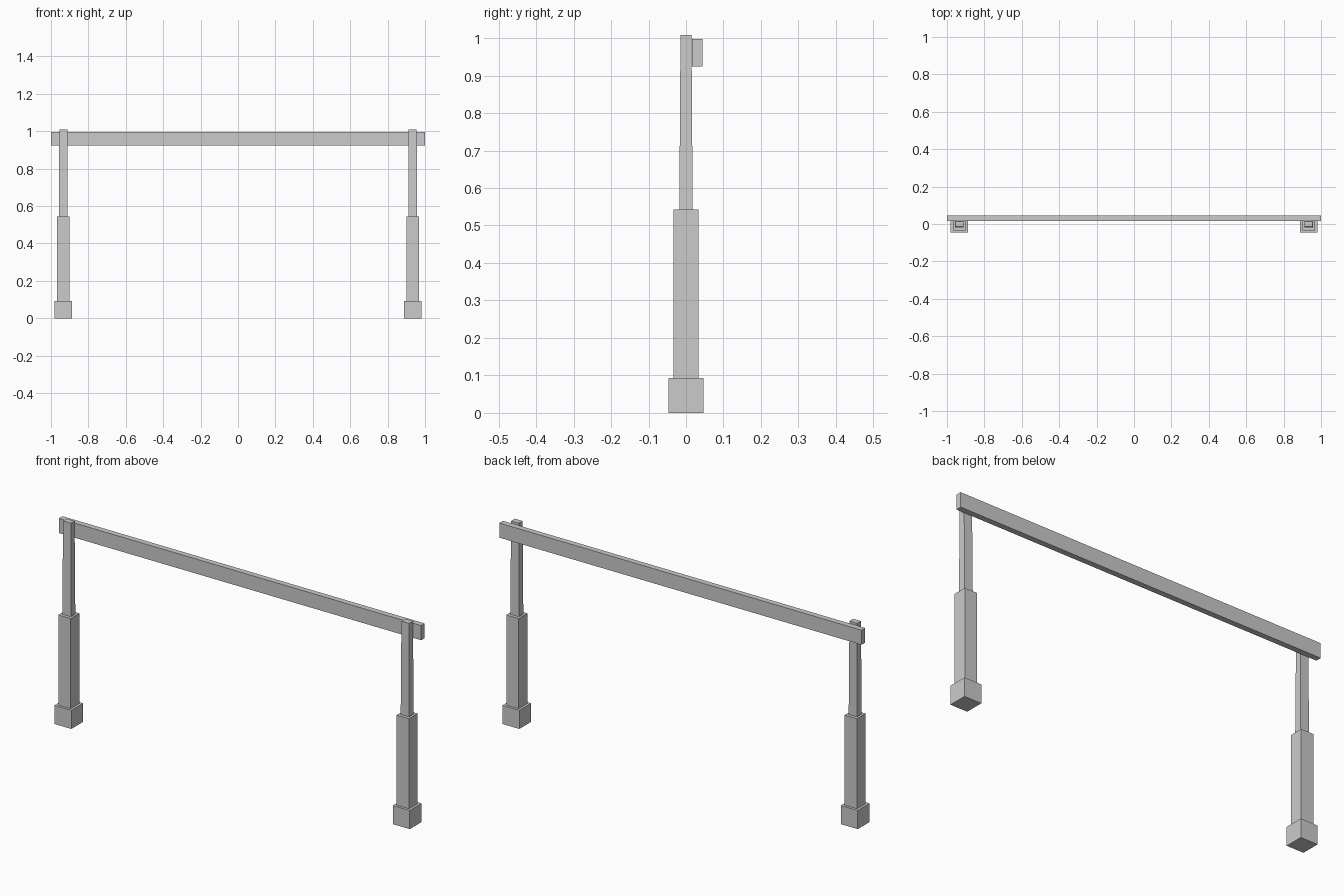
import bpy
import bmesh

if "Cube" in bpy.data.objects:
    bpy.data.objects.remove(bpy.data.objects["Cube"])


def block(name, x, y, z0, z1, bottom, top=None):
    """Box between z0 and z1 with half-sizes (hx, hy) at bottom and top."""
    top = top or bottom
    bm = bmesh.new()
    bmesh.ops.create_cube(bm, size=2)
    for v in bm.verts:
        hx, hy = top if v.co.z > 0 else bottom
        v.co = (v.co.x * hx, v.co.y * hy, z1 - z0 if v.co.z > 0 else 0)
    mesh = bpy.data.meshes.new(name)
    bm.to_mesh(mesh)
    bm.free()
    obj = bpy.data.objects.new(name, mesh)
    obj.location = (x, y, z0)
    bpy.context.collection.objects.link(obj)
    return obj


# Two stepped posts: footing, thick lower post, slim tapered upper post
for side, x in (("left", -0.934), ("right", 0.934)):
    block(f"{side}_footing", x, 0, 0, 0.093, (0.0465, 0.0465))
    block(f"{side}_lower_post", x, 0, 0.093, 0.543, (0.034, 0.034))
    block(f"{side}_upper_post", x, 0, 0.543, 1.008, (0.0235, 0.0178), (0.0215, 0.0147))

# Long rail fixed to the back of the posts
block("rail", 0, 0.030, 0.924, 0.997, (1.0, 0.0142))
